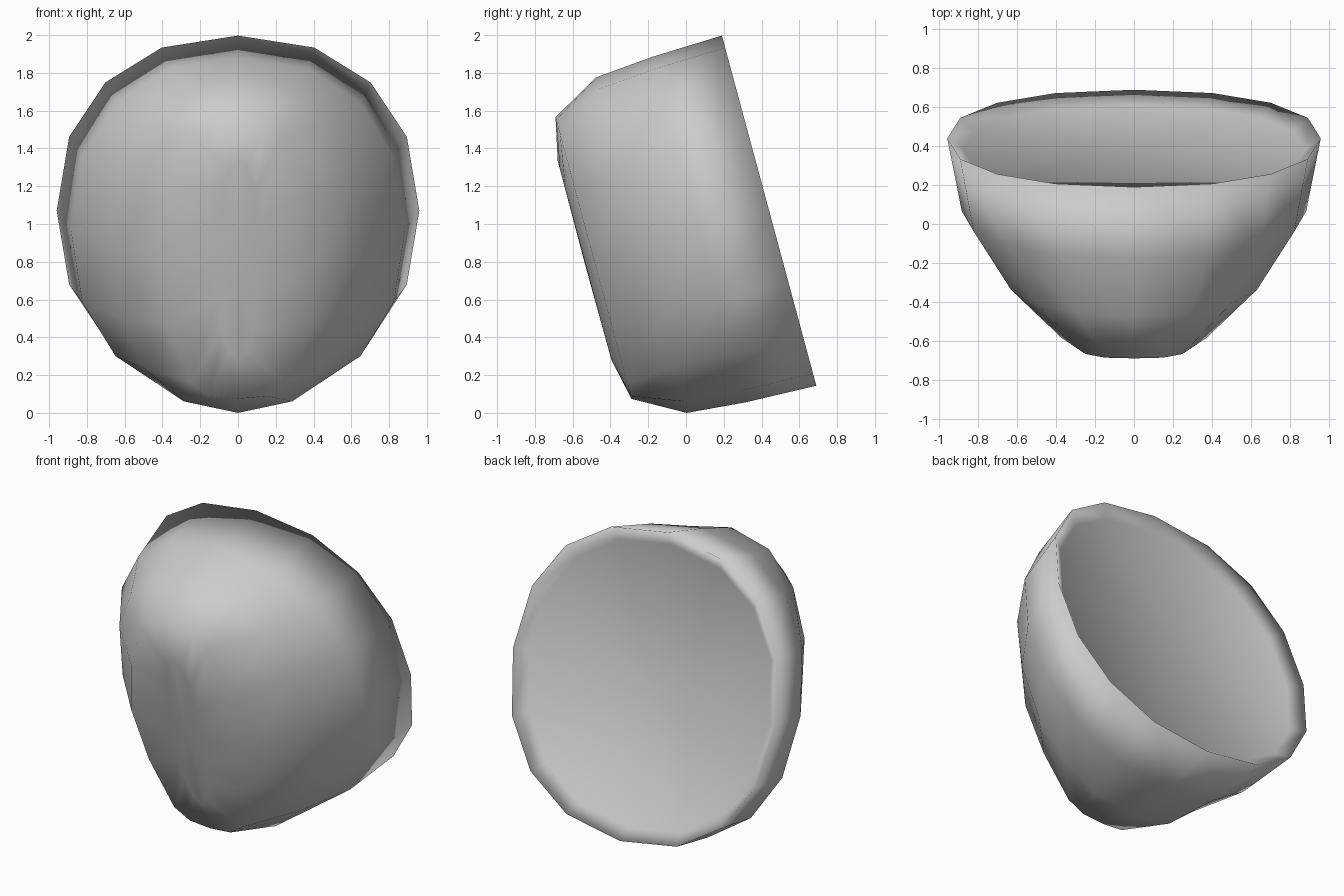
import bpy, bmesh, math
from mathutils import Vector

if "Cube" in bpy.data.objects:
    bpy.data.objects.remove(bpy.data.objects["Cube"])

SEG = 16
# tilted axis of the bowl: rim centre, forward direction, "up along the rim"
C = Vector((0, 0.44, 1.075))
FWD = Vector((0, -0.9655, -0.2605))
UP = Vector((0, -0.2605, 0.9655))

# rings: distance forward, half width, half height, roundness exponent
RINGS = [
    (0.06, 0.88, 0.88, 0.90),    # floor edge of the shallow hollow back
    (0.0, 0.96, 0.96, 0.90),     # rim
    (0.388, 0.885, 0.947, 0.90),
    (0.70, 0.68, 0.92, 0.90),
    (0.963, 0.45, 0.772, None),  # pinched nose, uses NOSE
    (1.012, 0.12, 0.545, 1.0),   # narrow front ridge
]
# quarter outline of the nose ring: half width, height
NOSE = [(0, 0.772), (0.15, 0.757), (0.25, 0.685), (0.375, 0.36), (0.44, 0)]


def spow(v, e):
    return math.copysign(abs(v) ** e, v) if abs(v) > 1e-6 else 0.0


def point(d, w, h, e, i):
    a = 2 * math.pi * i / SEG
    if e is None:
        k = i % 8
        x, u = NOSE[k if k <= 4 else 8 - k]
        if i % 8 == 4:
            x, u = NOSE[4]
        elif (i // 4) % 2 == 1:
            x, u = NOSE[8 - k]
        x = math.copysign(x, math.sin(a))
        u = math.copysign(u, math.cos(a))
    else:
        x, u = w * spow(math.sin(a), e), h * spow(math.cos(a), e)
    p = C + FWD * d + UP * u
    p.x = x
    return p


bm = bmesh.new()
loops = [[bm.verts.new(point(*r, i)) for i in range(SEG)] for r in RINGS]

# walls
for a, b in zip(loops, loops[1:]):
    for i in range(SEG):
        j = (i + 1) % SEG
        bm.faces.new((a[i], a[j], b[j], b[i]))

# hollow back and front ridge, closed with fans
for loop, depth in ((loops[0], 0.065), (loops[-1], 1.015)):
    c = bm.verts.new(C + FWD * depth)
    for i in range(SEG):
        bm.faces.new((loop[i], loop[(i + 1) % SEG], c))

bmesh.ops.recalc_face_normals(bm, faces=bm.faces)
for f in bm.faces:
    f.smooth = True

# stand on the ground
low = min(v.co.z for v in bm.verts)
for v in bm.verts:
    v.co.z -= low

mesh = bpy.data.meshes.new("tilted_bowl")
bm.to_mesh(mesh)
bm.free()
obj = bpy.data.objects.new("tilted_bowl", mesh)
bpy.context.collection.objects.link(obj)

mat = bpy.data.materials.new("light grey")
mat.diffuse_color = (0.6, 0.6, 0.6, 1)
mat.use_nodes = True
mat.node_tree.nodes["Principled BSDF"].inputs["Base Color"].default_value = mat.diffuse_color
mesh.materials.append(mat)
